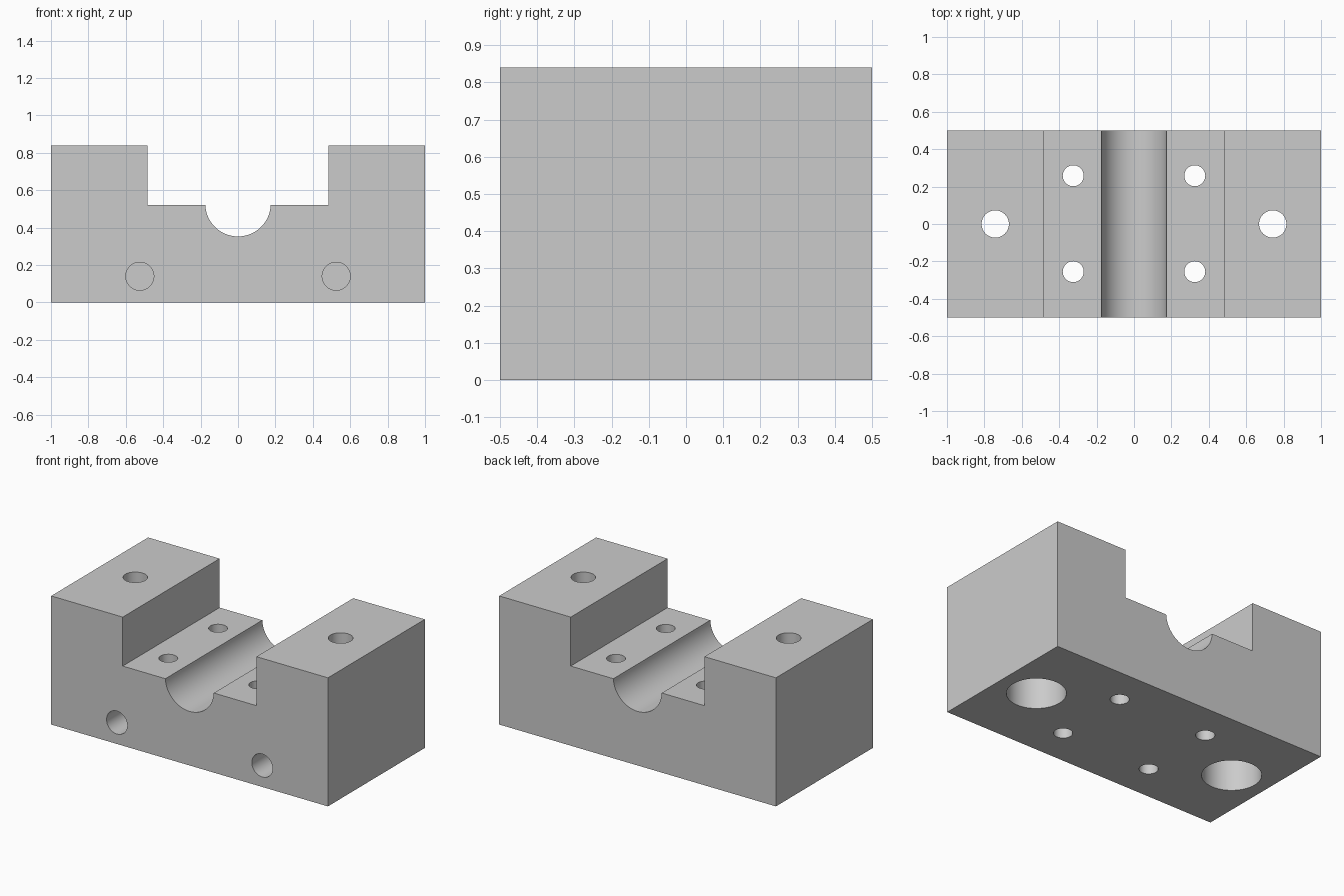
import bpy, bmesh, math
from mathutils import Matrix

cube = bpy.data.objects.get("Cube")
if cube:
    bpy.data.objects.remove(cube, do_unlink=True)

# Plain machined metal
metal = bpy.data.materials.new("light_grey_metal")
metal.use_nodes = True
GREY = (0.6, 0.6, 0.6, 1)
metal.diffuse_color = GREY
metal.node_tree.nodes["Principled BSDF"].inputs["Base Color"].default_value = GREY

DEPTH, TOP, SHELF = 1.0, 0.84, 0.52
GROOVE_R, GROOVE_Z = 0.175, 0.528


def add_object(name, bm):
    bmesh.ops.recalc_face_normals(bm, faces=bm.faces[:])
    mesh = bpy.data.meshes.new(name)
    bm.to_mesh(mesh)
    bm.free()
    mesh.materials.append(metal)
    obj = bpy.data.objects.new(name, mesh)
    bpy.context.collection.objects.link(obj)
    return obj


# Block: stepped outline with a round groove, extruded front to back
start = math.asin((GROOVE_Z - SHELF) / GROOVE_R)
steps = 40
outline = [(-1, 0), (-1, TOP), (-0.483, TOP), (-0.483, SHELF)]
for i in range(steps + 1):
    a = math.pi + start + (math.pi - 2 * start) * i / steps
    outline.append((GROOVE_R * math.cos(a), GROOVE_Z + GROOVE_R * math.sin(a)))
outline += [(0.483, SHELF), (0.483, TOP), (1, TOP), (1, 0)]
bm = bmesh.new()
face = bm.faces.new([bm.verts.new((x, -DEPTH / 2, z)) for x, z in outline])
swept = bmesh.ops.extrude_face_region(bm, geom=[face])["geom"]
bmesh.ops.translate(bm, vec=(0, DEPTH, 0),
                    verts=[v for v in swept if isinstance(v, bmesh.types.BMVert)])
block = add_object("bearing_block", bm)


def drill(name, radius, length, centre, along_y=False):
    """Cut a round hole into the block."""
    bm = bmesh.new()
    turn = Matrix.Rotation(math.pi / 2, 4, "X") if along_y else Matrix.Identity(4)
    bmesh.ops.create_cone(bm, cap_ends=True, segments=48, radius1=radius,
                          radius2=radius, depth=length,
                          matrix=Matrix.Translation(centre) @ turn)
    cutter = add_object(name, bm)
    cutter.hide_render = True
    cut = block.modifiers.new(name, "BOOLEAN")
    cut.object = cutter
    cut.operation = "DIFFERENCE"
    cut.solver = "EXACT"
    bpy.ops.object.modifier_apply(modifier=cut.name)
    bpy.data.objects.remove(cutter, do_unlink=True)


bpy.ops.object.select_all(action="DESELECT")
block.select_set(True)
bpy.context.view_layer.objects.active = block

for side in (-1, 1):
    # Main bolt hole with a wide counterbore from below
    drill("bolt_hole", 0.073, 2, (side * 0.742, 0, 0.4))
    drill("counterbore", 0.175, 0.8, (side * 0.742, 0, 0))
    # Blind holes in the front
    drill("front_hole", 0.075, 0.6, (side * 0.525, -DEPTH / 2, 0.14), True)
    # Small through holes in the shelves
    for y in (-0.255, 0.258):
        drill("shelf_hole", 0.056, 2, (side * 0.325, y, 0.4))

bpy.ops.object.shade_smooth_by_angle(angle=math.radians(30))
